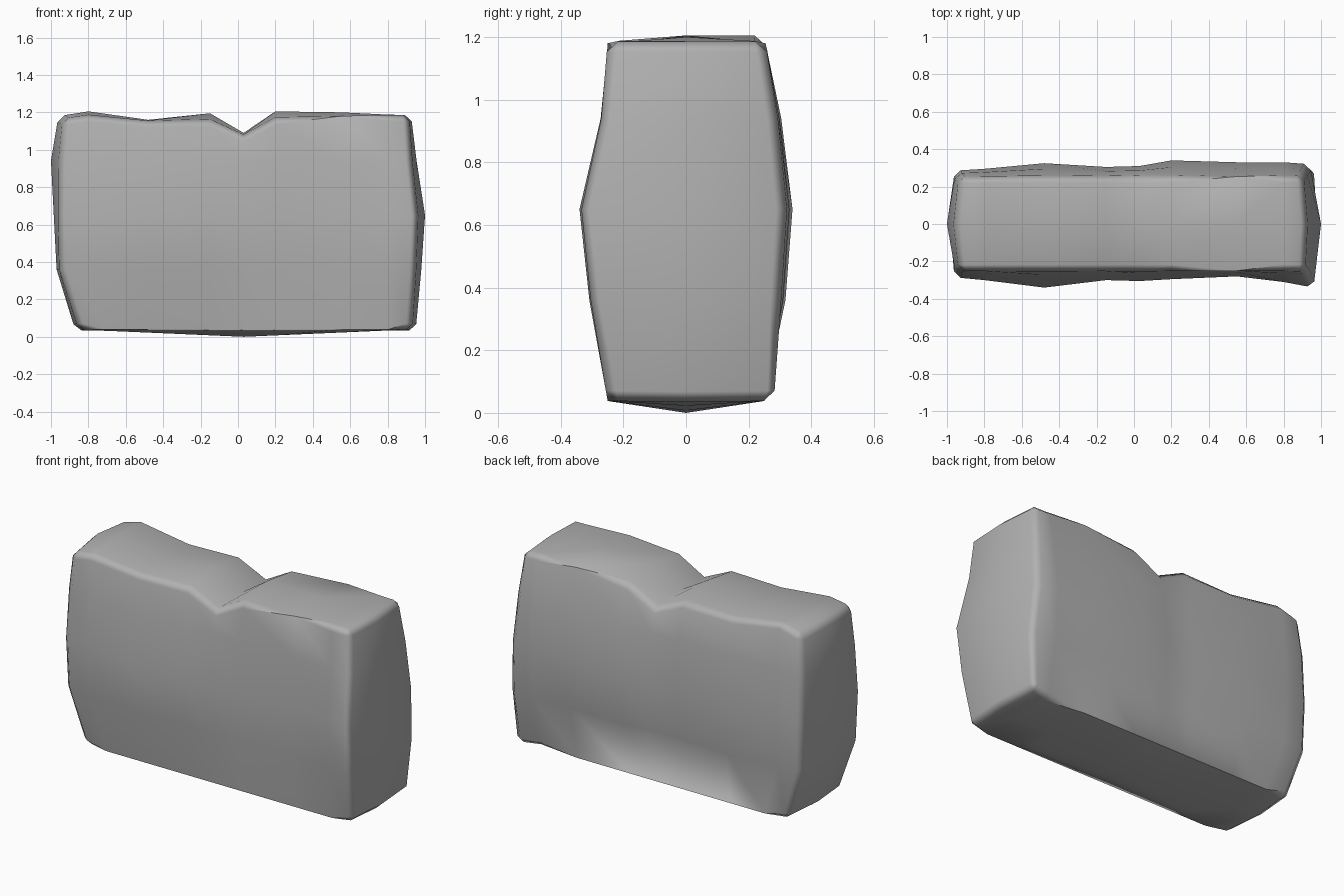
import bpy
import bmesh

cube = bpy.data.objects.get("Cube")
if cube:
    bpy.data.objects.remove(cube, do_unlink=True)

# Column profiles along the length: position, top ridge, top edge, front and back bulge
COLS = [(-0.95, 1.18, 1.165, 0.285, 0.285), (-0.8, 1.205, 1.185, 0.3, 0.295),
        (-0.48, 1.16, 1.155, 0.34, 0.325), (-0.15, 1.195, 1.16, 0.3, 0.305),
        (0.03, 1.09, 1.08, 0.305, 0.31), (0.2, 1.205, 1.17, 0.295, 0.34),
        (0.55, 1.2, 1.18, 0.28, 0.33), (0.8, 1.188, 1.187, 0.31, 0.33),
        (0.93, 1.185, 1.185, 0.34, 0.32)]
# Row profiles up the height: level, left end middle and edge,
# right end middle, front edge and back edge, front and back bulge amount
ROWS = [(0.04, -0.87, -0.85, 0.95, 0.93, 0.93, 0.0, 0.0),
        (0.36, -0.97, -0.955, 0.98, 0.95, 0.96, 0.65, 0.75),
        (0.65, -0.985, -0.96, 1.0, 0.96, 0.94, 1.0, 1.0),
        (0.94, -1.0, -0.955, 0.955, 0.93, 0.925, 0.25, 0.6),
        (1.2, -0.96, -0.935, 0.925, 0.915, 0.905, 0.0, 0.05)]
NX, NY, NZ = len(COLS) - 1, 2, len(ROWS) - 1


def position(i, j, k):
    """Place a lattice point of the weathered block."""
    x, ridge, edge, front, back = COLS[i]
    z, left_mid, left_edge, *right, front_amt, back_amt = ROWS[k]
    right_mid, right_front, right_back = right
    centre = j == 1
    if i == 0:
        x = left_mid if centre else left_edge
    elif i == NX:
        x = (right_front, right_mid, right_back)[j]
    elif i == 1 and k == 0:
        x = -0.7
    if k == 0:
        z = 0.035 * min(1, abs(x - 0.03) / 0.8) if centre else 0.038
        if i == NX and j == NY:
            back_amt = 0.6
    elif k == NZ:
        z = ridge if centre or (i == 1 and j == NY) else edge
    y = (-0.25 - (front - 0.25) * front_amt,
         0, 0.25 + (back - 0.25) * back_amt)[j]
    return x, y, z


# Block surface: six lattice sides sharing their border points
bm = bmesh.new()
points = {}


def vert(key):
    if key not in points:
        points[key] = bm.verts.new(position(*key))
    return points[key]


size = (NX, NY, NZ)
for axis in range(3):
    a, b = (axis + 1) % 3, (axis + 2) % 3
    for level in (0, size[axis]):
        for s in range(size[a]):
            for t in range(size[b]):
                ring = []
                for ds, dt in ((0, 0), (1, 0), (1, 1), (0, 1)):
                    key = [0, 0, 0]
                    key[axis], key[a], key[b] = level, s + ds, t + dt
                    ring.append(vert(tuple(key)))
                bm.faces.new(ring if level else ring[::-1])

# Worn border edges
keys = {v: k for k, v in points.items()}


def on_border(edge):
    ka, kb = (keys[v] for v in edge.verts)
    return sum(p == q and p in (0, n) for p, q, n in zip(ka, kb, size)) >= 2


bmesh.ops.bevel(bm, geom=[e for e in bm.edges if on_border(e)], offset=0.033,
                segments=1, affect='EDGES', clamp_overlap=False)
bmesh.ops.recalc_face_normals(bm, faces=bm.faces)
mesh = bpy.data.meshes.new("stone_block")
bm.to_mesh(mesh)
bm.free()
block = bpy.data.objects.new("stone_block", mesh)
bpy.context.collection.objects.link(block)

# Smooth shading with broad faces kept flat-looking
mesh.shade_smooth()
weighted = block.modifiers.new("weighted_normals", 'WEIGHTED_NORMAL')
weighted.keep_sharp = True

# Grey stone
stone = bpy.data.materials.new("grey_stone")
stone.use_nodes = True
colour = (0.44, 0.44, 0.44, 1)
stone.diffuse_color = colour
shader = stone.node_tree.nodes["Principled BSDF"]
shader.inputs["Base Color"].default_value = colour
shader.inputs["Roughness"].default_value = 0.8
mesh.materials.append(stone)
